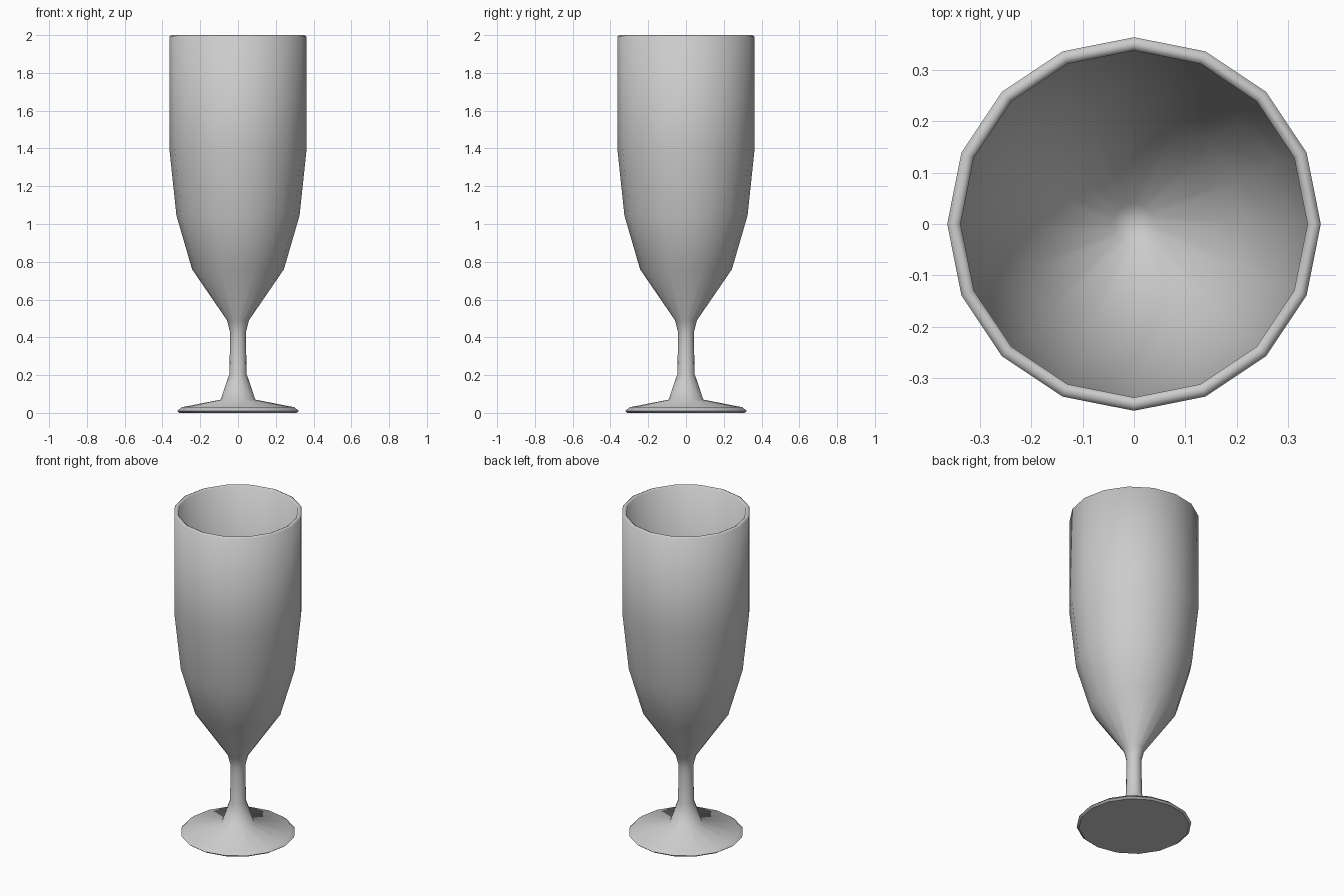
import bpy, bmesh
from math import cos, sin, tau, radians

if "Cube" in bpy.data.objects:
    bpy.data.objects.remove(bpy.data.objects["Cube"])

SIDES = 16

# Closed profile (radius, height): foot underside, foot, stem, outer bowl, rim, inner bowl
profile = [
    (0, 0), (0.31, 0), (0.323, 0.01), (0.298, 0.03), (0.092, 0.07),
    (0.046, 0.205), (0.042, 0.38), (0.043, 0.43), (0.058, 0.49),
    (0.243, 0.76), (0.326, 1.045), (0.363, 1.395), (0.363, 1.993),
    (0.35, 2.0), (0.337, 1.993),
    (0.337, 1.40), (0.30, 1.05), (0.218, 0.775), (0.04, 0.52), (0, 0.51),
]


def lathe(name, points, sides):
    """Revolve a profile about z; radius 0 becomes a single pole vertex."""
    bm = bmesh.new()
    rings = []
    for r, z in points:
        n = sides if r else 1
        rings.append([bm.verts.new((r * cos(tau * i / sides), r * sin(tau * i / sides), z))
                      for i in range(n)])
    for a, b in zip(rings, rings[1:]):
        for i in range(sides):
            j = (i + 1) % sides
            quad = [a[i % len(a)], a[j % len(a)], b[j % len(b)], b[i % len(b)]]
            bm.faces.new(list(dict.fromkeys(quad)))
    bmesh.ops.recalc_face_normals(bm, faces=bm.faces)
    mesh = bpy.data.meshes.new(name)
    bm.to_mesh(mesh)
    bm.free()
    obj = bpy.data.objects.new(name, mesh)
    bpy.context.collection.objects.link(obj)
    return obj


# Stemmed glass in one continuous surface
glass = lathe("stemmed_glass", profile, SIDES)
bpy.context.view_layer.objects.active = glass
glass.select_set(True)
bpy.ops.object.shade_smooth_by_angle(angle=radians(65))

# Keep the flat foot underside crisp
for p in glass.data.polygons:
    if p.normal.z < -0.99:
        p.use_smooth = False
